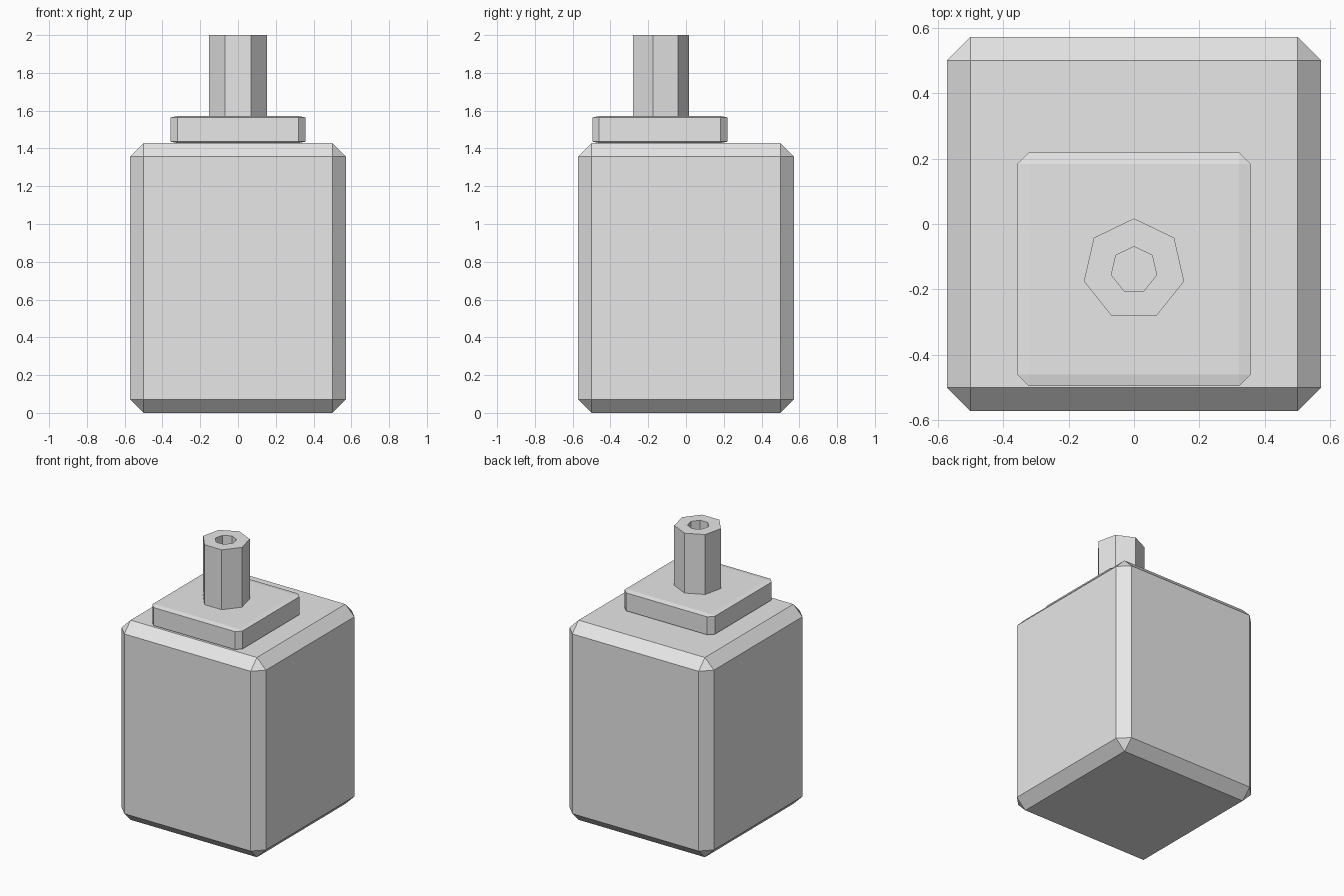
import bpy, bmesh, math
from mathutils import Matrix, Vector

default = bpy.data.objects.get("Cube")
if default:
    bpy.data.objects.remove(default, do_unlink=True)

grey = bpy.data.materials.new("light grey")
grey.use_nodes = True
grey.diffuse_color = (0.8, 0.8, 0.8, 1)
grey.node_tree.nodes["Principled BSDF"].inputs["Base Color"].default_value = grey.diffuse_color


def add_object(name, bm):
    bmesh.ops.recalc_face_normals(bm, faces=bm.faces)
    mesh = bpy.data.meshes.new(name)
    bm.to_mesh(mesh)
    bm.free()
    mesh.materials.append(grey)
    obj = bpy.data.objects.new(name, mesh)
    bpy.context.collection.objects.link(obj)
    return obj


def chamfered_box(name, center, size, bevel, stretch=(1, 1, 1)):
    """Box with chamfered edges; stretch scales the box after chamfering."""
    bm = bmesh.new()
    bmesh.ops.create_cube(bm, size=1)
    bmesh.ops.scale(bm, vec=size, verts=bm.verts)
    bmesh.ops.bevel(bm, geom=bm.edges[:], offset=bevel, offset_type='OFFSET',
                    segments=1, affect='EDGES')
    bmesh.ops.scale(bm, vec=stretch, verts=bm.verts)
    bmesh.ops.translate(bm, vec=center, verts=bm.verts)
    return add_object(name, bm)


def tube(name, center, outer, inner, bottom, top, sides):
    """Faceted open pipe with one corner pointing to the back."""
    bm = bmesh.new()
    profile = [(outer, bottom), (outer, top), (inner, top), (inner, bottom)]
    rings = []
    for i in range(sides):
        turn = Matrix.Rotation(math.tau * i / sides, 3, 'Z')
        rings.append([bm.verts.new(turn @ Vector((0, r, z))) for r, z in profile])
    for i in range(sides):
        a, b = rings[i], rings[(i + 1) % sides]
        for k in range(4):
            n = (k + 1) % 4
            bm.faces.new((a[k], a[n], b[n], b[k]))
    bmesh.ops.translate(bm, vec=(*center, 0), verts=bm.verts)
    return add_object(name, bm)


# Main body
chamfered_box("body", (0, 0, 0.714), (1.143, 1.143, 1.429), 0.0714)

# Cap plate, flattened after chamfering so its rims are very shallow
chamfered_box("cap_plate", (0, -0.138, 1.5), (2, 2, 2), 0.1, (0.357, 0.357, 0.0714))

# Seven-sided spout with a bore
tube("spout", (0, -0.14), 0.157, 0.071, 1.56, 2.0, 7)
